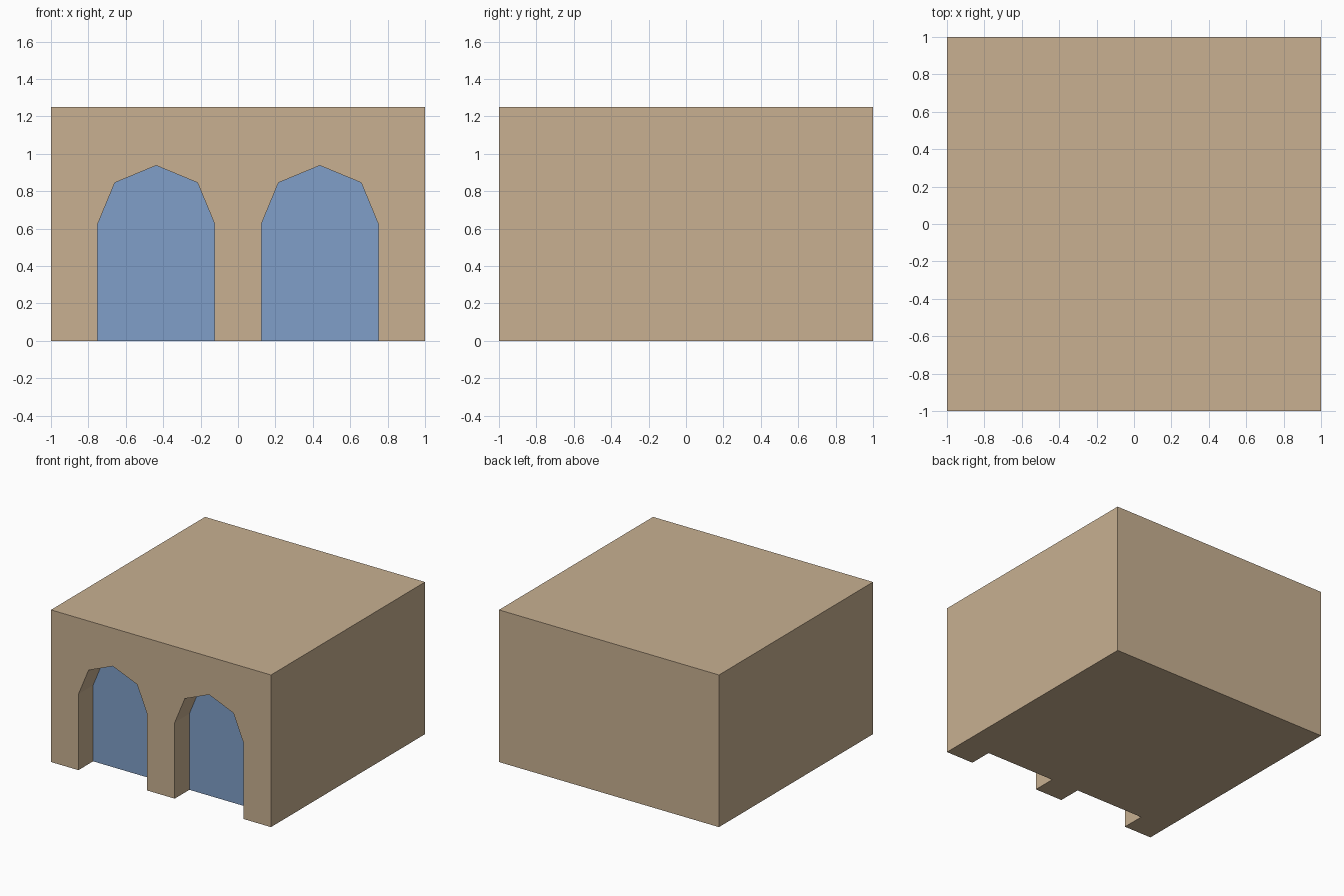
import bpy, bmesh, math

if "Cube" in bpy.data.objects:
    bpy.data.objects.remove(bpy.data.objects["Cube"])

HEIGHT = 1.25       # building height
RECESS = 0.19       # depth of the arched openings
ARCH_X, ARCH_R, SPRING_Z = 0.4375, 0.3125, 0.625


def material(name, rgb):
    m = bpy.data.materials.new(name)
    m.diffuse_color = (*rgb, 1.0)
    m.use_nodes = True
    m.node_tree.nodes["Principled BSDF"].inputs["Base Color"].default_value = m.diffuse_color
    return m


def to_object(name, bm):
    bmesh.ops.recalc_face_normals(bm, faces=bm.faces[:])
    me = bpy.data.meshes.new(name)
    bm.to_mesh(me)
    bm.free()
    ob = bpy.data.objects.new(name, me)
    bpy.context.collection.objects.link(ob)
    return ob


def arch_cutter(name, cx):
    # four-segment arch profile, extended below the floor and out of the front
    pts = [(cx + ARCH_R, -0.2)]
    pts += [(cx + ARCH_R * math.cos(i * math.pi / 4),
             SPRING_Z + ARCH_R * math.sin(i * math.pi / 4)) for i in range(5)]
    pts.append((cx - ARCH_R, -0.2))
    bm = bmesh.new()
    face = bm.faces.new([bm.verts.new((x, -1.2, z)) for x, z in pts])
    ext = bmesh.ops.extrude_face_region(bm, geom=[face], use_keep_orig=True)
    moved = [v for v in ext["geom"] if isinstance(v, bmesh.types.BMVert)]
    bmesh.ops.translate(bm, verts=moved, vec=(0, 0.2 + RECESS, 0))
    return to_object(name, bm)


# Main block
bm = bmesh.new()
bmesh.ops.create_cube(bm, size=1)
bmesh.ops.scale(bm, verts=bm.verts[:], vec=(2, 2, HEIGHT))
bmesh.ops.translate(bm, verts=bm.verts[:], vec=(0, 0, HEIGHT / 2))
building = to_object("arcade_building", bm)
building.data.materials.append(material("sandstone", (0.578, 0.434, 0.283)))
building.data.materials.append(material("window blue", (0.216, 0.347, 0.578)))

# Two arched recesses in the front
bpy.context.view_layer.objects.active = building
for side in (-1, 1):
    cutter = arch_cutter("arch_cutter", side * ARCH_X)
    cutter.hide_render = True
    mod = building.modifiers.new("arch", 'BOOLEAN')
    mod.operation, mod.solver, mod.object = 'DIFFERENCE', 'EXACT', cutter
    bpy.ops.object.modifier_apply(modifier=mod.name)
    bpy.data.objects.remove(cutter)

# Blue back panels of the recesses: forward-facing faces set behind the front
for p in building.data.polygons:
    p.material_index = int(p.normal.y < -0.9 and p.center.y > -0.95)
